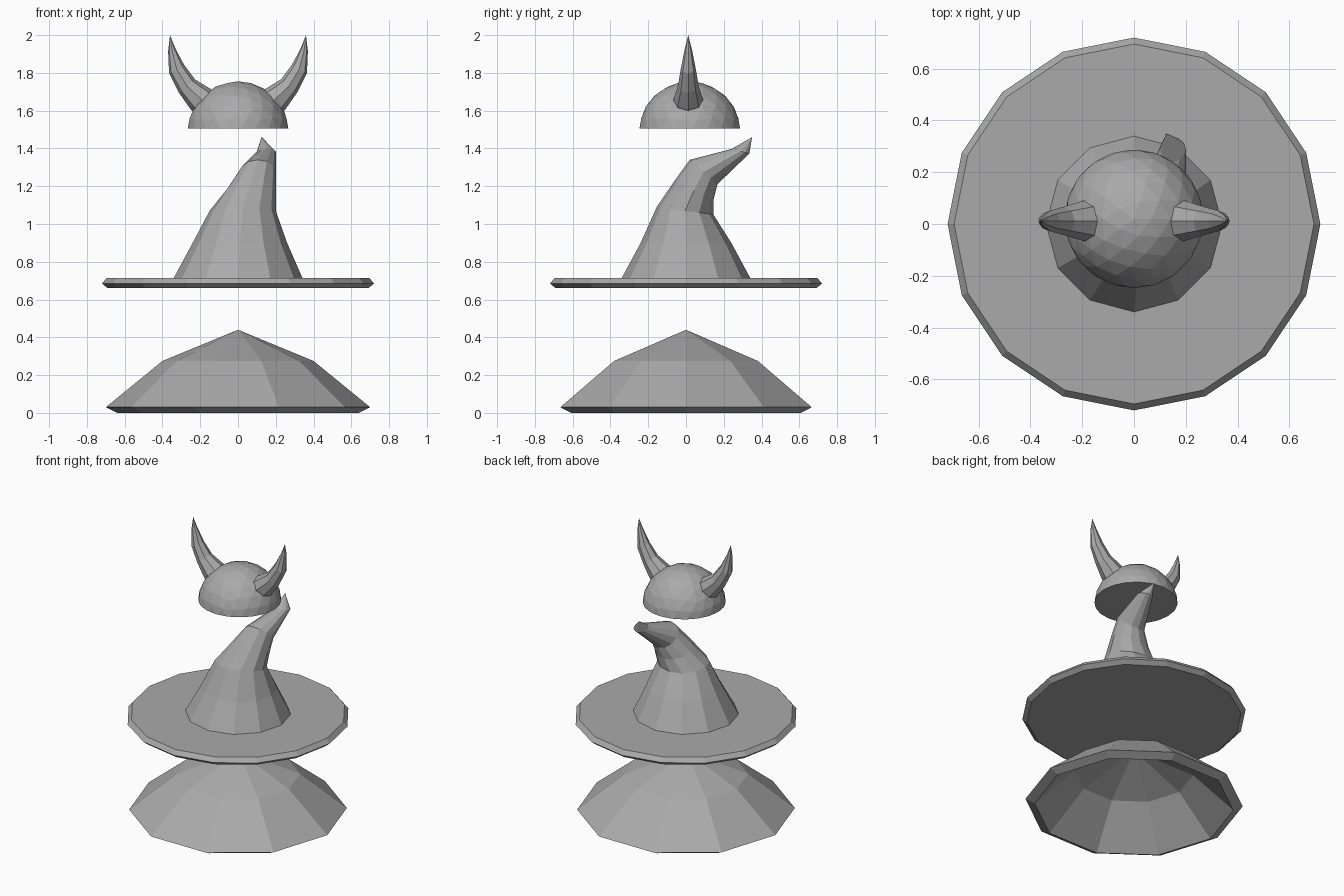
import bpy, bmesh, math
from mathutils import Vector

if "Cube" in bpy.data.objects:
    bpy.data.objects.remove(bpy.data.objects["Cube"])

grey = bpy.data.materials.new("plain grey")
grey.use_nodes = True
COLOUR = (0.4, 0.4, 0.4, 1)
grey.diffuse_color = COLOUR
grey.node_tree.nodes["Principled BSDF"].inputs["Base Color"].default_value = COLOUR


def finish(name, bm):
    bmesh.ops.recalc_face_normals(bm, faces=bm.faces)
    mesh = bpy.data.meshes.new(name)
    bm.to_mesh(mesh)
    bm.free()
    mesh.materials.append(grey)
    obj = bpy.data.objects.new(name, mesh)
    bpy.context.collection.objects.link(obj)
    return obj


def loft(name, rings, sides, start=None, tip=None):
    """Skin rings of (centre, u axis, v axis); close ends with a point or a cap."""
    bm = bmesh.new()
    loops = []
    for c, u, v in rings:
        c, u, v = Vector(c), Vector(u), Vector(v)
        angles = [2 * math.pi * i / sides for i in range(sides)]
        loops.append([bm.verts.new(c + u * math.cos(a) + v * math.sin(a)) for a in angles])
    for a, b in zip(loops, loops[1:]):
        for i in range(sides):
            j = (i + 1) % sides
            bm.faces.new((a[i], a[j], b[j], b[i]))
    for loop, point in ((loops[0], start), (loops[-1], tip)):
        if point is None:
            bm.faces.new(loop)
        else:
            p = bm.verts.new(point)
            for i in range(sides):
                bm.faces.new((loop[i], loop[(i + 1) % sides], p))
    return finish(name, bm)


def flat_ring(r, z):
    return (0, 0, z), (r, 0, 0), (0, r, 0)


# Shallow ten-sided hat: outer shell, bevelled rim, hollow underside
loft("conical_hat",
     [flat_ring(0.40, 0.275), flat_ring(0.70, 0.03), flat_ring(0.64, 0.0), flat_ring(0.38, 0.25)],
     10, start=(0, 0, 0.44), tip=(0, 0, 0.415))

# Wide brim of the pointed hat
loft("pointed_hat_brim",
     [flat_ring(0.69, 0.66), flat_ring(0.72, 0.685), flat_ring(0.695, 0.715)], 16)

# Bent crown: centre, x radius, then the (y, z) half-vector to the back
crown = [((0, 0, 0.705), 0.345, (0.345, 0)),
         ((0.01, 0, 0.90), 0.25, (0.24, 0)),
         ((0.025, -0.005, 1.07), 0.175, (0.15, -0.02)),
         ((0.07, 0.043, 1.18), 0.13, (0.103, -0.05)),
         ((0.105, 0.093, 1.275), 0.095, (0.073, -0.065)),
         ((0.15, 0.288, 1.385), 0.05, (0.047, -0.012))]
loft("pointed_hat_crown", [(c, (rx, 0, 0), (0, *back)) for c, rx, back in crown],
     12, tip=(0.125, 0.35, 1.46))

# Helmet dome: upper part of a faceted ball with a flat base
bm = bmesh.new()
bmesh.ops.create_icosphere(bm, subdivisions=3, radius=0.27)
bmesh.ops.translate(bm, verts=bm.verts, vec=(0, 0.02, 1.485))
cut = bmesh.ops.bisect_plane(bm, geom=bm.verts[:] + bm.edges[:] + bm.faces[:],
                             plane_co=(0, 0, 1.505), plane_no=(0, 0, 1), clear_inner=True)
rim = [e for e in cut["geom_cut"] if isinstance(e, bmesh.types.BMEdge)]
bmesh.ops.contextual_create(bm, geom=rim)
finish("helmet_dome", bm)

# Curved horns: x, z, outward (x, z) half-vector, half-width in y
horn = [(0.15, 1.62, 0.06, -0.06, 0.08),
        (0.195, 1.66, 0.058, -0.05, 0.078),
        (0.27, 1.73, 0.042, -0.036, 0.055),
        (0.325, 1.82, 0.04, -0.022, 0.04),
        (0.35, 1.92, 0.02, -0.006, 0.02)]
for name, s in (("left_horn", 1), ("right_horn", -1)):
    loft(name, [((s * x, 0.012, z), (s * ux, 0, uz), (0, w, 0)) for x, z, ux, uz, w in horn],
         8, tip=(s * 0.36, 0.012, 2.0))
